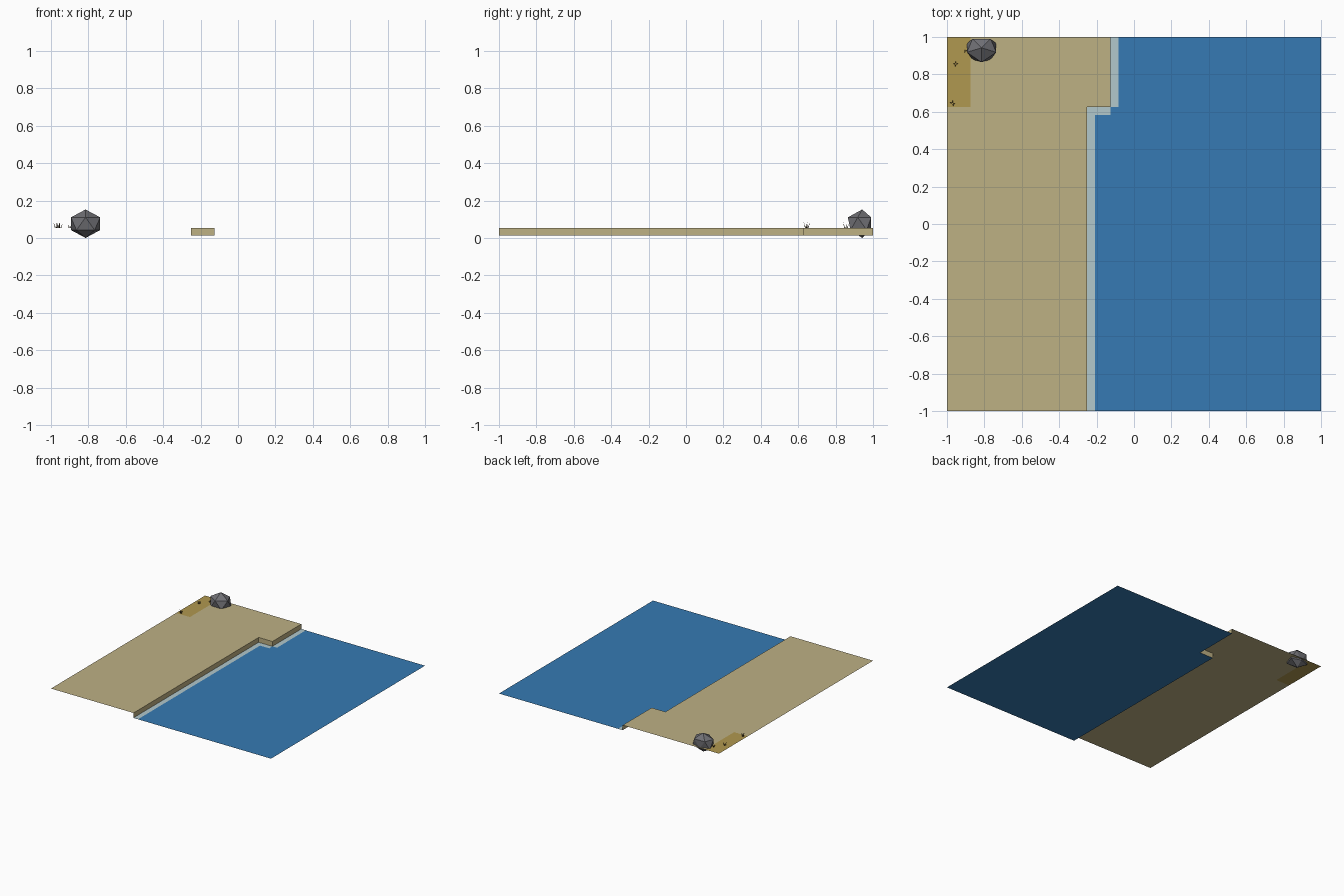
import bpy, bmesh, math, random
from mathutils import Matrix, Vector

random.seed(4)
cube = bpy.data.objects.get("Cube")
if cube:
    bpy.data.objects.remove(cube, do_unlink=True)

WATER_Z, SAND_Z = 0.012, 0.053
SHORE, STEP_X, STEP_Y = -0.25, -0.125, 0.625
FOAM = 0.042


def linear(c):
    c /= 255
    return c / 12.92 if c <= 0.04045 else ((c + 0.055) / 1.055) ** 2.4


def material(name, r, g, b):
    m = bpy.data.materials.new(name)
    m.use_nodes = True
    col = (linear(r), linear(g), linear(b), 1)
    m.diffuse_color = col
    bsdf = m.node_tree.nodes["Principled BSDF"]
    bsdf.inputs["Base Color"].default_value = col
    bsdf.inputs["Roughness"].default_value = 0.9
    return m


sand = material("sand", 190, 177, 132)
dry_sand = material("dry sand", 176, 152, 80)
water = material("water", 54, 122, 179)
foam = material("foam", 178, 200, 204)
stone = material("stone", 112, 112, 117)
dry_grass = material("dry grass", 72, 54, 28)


def finish(name, bm, mat):
    mesh = bpy.data.meshes.new(name)
    bm.to_mesh(mesh)
    bm.free()
    mesh.materials.append(mat)
    obj = bpy.data.objects.new(name, mesh)
    bpy.context.collection.objects.link(obj)
    return obj


def sheet(name, outline, z, mat):
    """Flat polygon facing up."""
    bm = bmesh.new()
    bm.faces.new([bm.verts.new((x, y, z)) for x, y in outline])
    return finish(name, bm, mat)


def rect(x0, y0, x1, y1):
    return [(x0, y0), (x1, y0), (x1, y1), (x0, y1)]


# Ground sheets: stepped shoreline shared by sand and water
shoreline = [(SHORE, -1), (SHORE, STEP_Y), (STEP_X, STEP_Y), (STEP_X, 1)]
patch_x = -0.875
sheet("beach", [(-1, -1)] + shoreline
      + [(patch_x, 1), (patch_x, STEP_Y), (-1, STEP_Y)], SAND_Z, sand)
sheet("dry_patch", rect(-1, STEP_Y, patch_x, 1), SAND_Z, dry_sand)
sheet("water_surface", [(1, -1), (1, 1)] + shoreline[::-1], WATER_Z, water)

# Bank dropping from the beach to the water
bm = bmesh.new()
for (ax, ay), (bx, by) in zip(shoreline, shoreline[1:]):
    bm.faces.new([bm.verts.new(p) for p in (
        (ax, ay, WATER_Z), (bx, by, WATER_Z), (bx, by, SAND_Z), (ax, ay, SAND_Z))])
finish("beach_bank", bm, sand)

# Foam strips following the shoreline
foam_z = WATER_Z + 0.001
sheet("foam_long", rect(SHORE, -1, SHORE + FOAM, STEP_Y), foam_z, foam)
sheet("foam_step", rect(SHORE + FOAM, STEP_Y - FOAM, STEP_X, STEP_Y), foam_z, foam)
sheet("foam_short", rect(STEP_X, STEP_Y, STEP_X + FOAM, 1), foam_z, foam)

# Faceted boulder, flattened against the back edge
bm = bmesh.new()
bmesh.ops.create_icosphere(bm, subdivisions=1, radius=1)
bm.transform(Matrix.Translation((-0.815, 0.942, 0.076))
             @ Matrix.Diagonal((0.092, 0.086, 0.076, 1))
             @ Matrix.Rotation(math.radians(-18), 4, "Z"))
for v in bm.verts:
    v.co.y = min(v.co.y, 0.99)
finish("boulder", bm, stone)


# Dry grass tufts made of thin leaning blades
def tuft(name, x, y, height, spread, blades):
    bm = bmesh.new()
    for i in range(blades):
        a = math.tau * i / blades + random.uniform(-0.4, 0.4)
        out = Vector((math.cos(a), math.sin(a), 0))
        side = Vector((-out.y, out.x, 0)) * 0.003
        root = Vector((x, y, SAND_Z)) + out * spread * 0.3
        tip = root + out * spread * 0.7
        tip.z += height * random.uniform(0.7, 1)
        base = [bm.verts.new(p) for p in (root - side, root + side, root + out * 0.004)]
        top = bm.verts.new(tip)
        for j in range(3):
            bm.faces.new((base[j], base[(j + 1) % 3], top))
    finish(name, bm, dry_grass)


tuft("grass_front", -0.97, 0.645, 0.04, 0.018, 4)
tuft("grass_middle", -0.953, 0.855, 0.034, 0.016, 4)
tuft("grass_by_boulder", -0.9, 0.925, 0.022, 0.01, 3)
